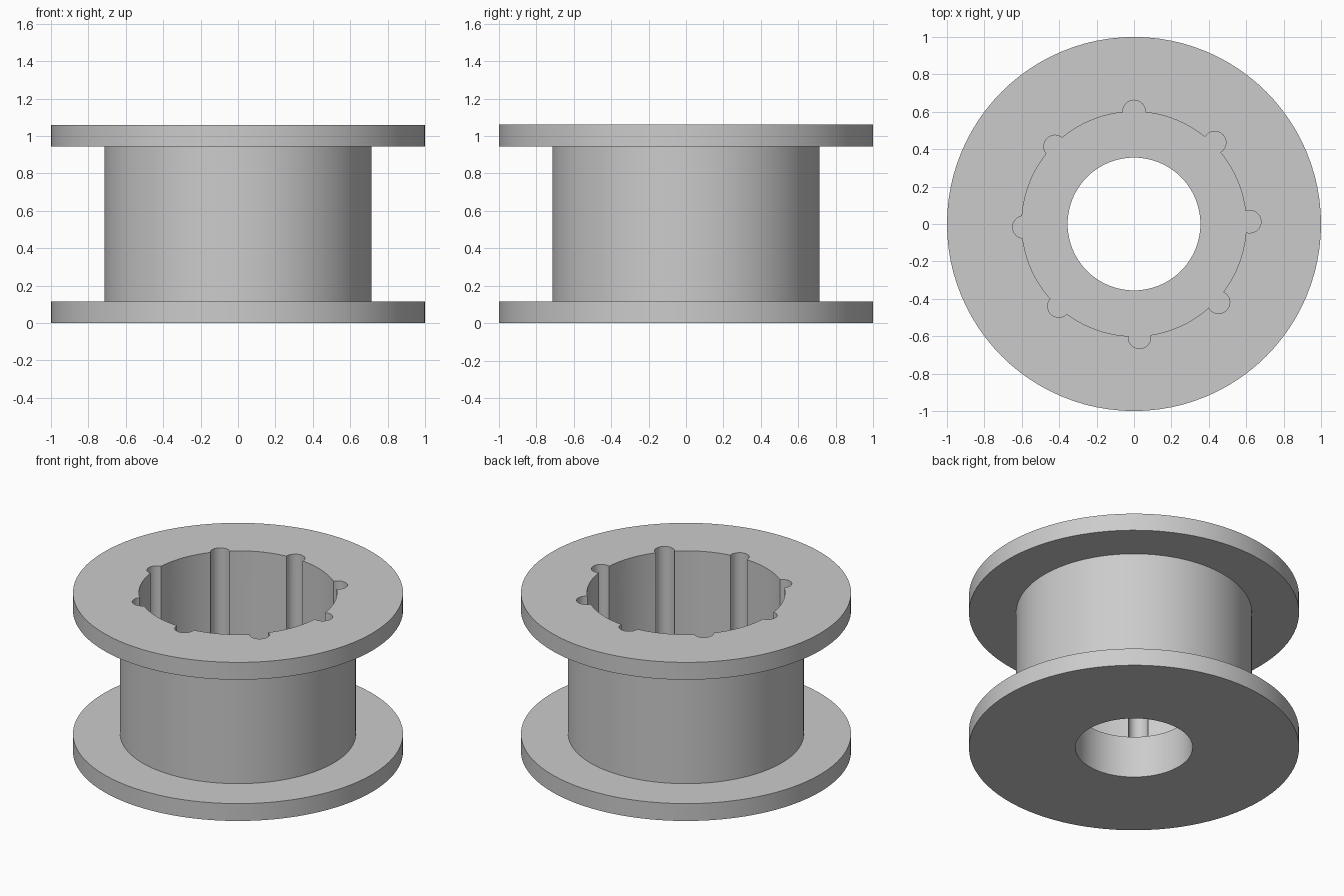
import bpy, bmesh
from math import pi, cos, sin, acos, atan2, hypot
from mathutils import Matrix, Vector

cube = bpy.data.objects.get("Cube")
if cube:
    bpy.data.objects.remove(cube, do_unlink=True)

SEGMENTS = 96
HEIGHT, FLANGE = 1.06, 0.116
BARREL_R, HOLE_R, BORE_R, BORE_FLOOR = 0.714, 0.355, 0.6, 0.28
SLOT_R, SLOT_RING, SLOT_TURN = 0.06, 0.604, 0.024
SLOT_CENTRE = Vector((0.015, -0.002))   # slot ring sits slightly off axis

grey = bpy.data.materials.new("plain grey")
grey.use_nodes = True
colour = (0.6, 0.6, 0.6, 1)
grey.diffuse_color = colour
grey.node_tree.nodes["Principled BSDF"].inputs["Base Color"].default_value = colour


def make_object(name, bm):
    bmesh.ops.recalc_face_normals(bm, faces=bm.faces)
    mesh = bpy.data.meshes.new(name)
    bm.to_mesh(mesh)
    bm.free()
    mesh.materials.append(grey)
    obj = bpy.data.objects.new(name, mesh)
    bpy.context.collection.objects.link(obj)
    return obj


def lathe(name, profile):
    """Revolve a closed (radius, height) profile around z."""
    bm = bmesh.new()
    verts = [bm.verts.new((r, 0, z)) for r, z in profile]
    edges = [bm.edges.new((v, verts[i - 1])) for i, v in enumerate(verts)]
    bmesh.ops.spin(bm, geom=verts + edges, cent=(0, 0, 0), axis=(0, 0, 1),
                   angle=2 * pi, steps=SEGMENTS, use_merge=True)
    bmesh.ops.remove_doubles(bm, verts=bm.verts, dist=1e-5)
    return make_object(name, bm)


def bore_outline():
    """Round bore with eight rounded slots, as a list of points."""
    slots = []
    for i in range(8):
        a = SLOT_TURN + i * pi / 4
        c = SLOT_CENTRE + SLOT_RING * Vector((cos(a), sin(a)))
        d, theta = c.length, atan2(c.y, c.x) % (2 * pi)
        spread = acos((BORE_R ** 2 - d * d - SLOT_R ** 2) / (2 * d * SLOT_R))
        half = acos((BORE_R ** 2 + d * d - SLOT_R ** 2) / (2 * d * BORE_R))
        slots.append((theta, c, spread, half))
    slots.sort(key=lambda s: s[0])
    points = []
    for i, (theta, c, spread, half) in enumerate(slots):
        for k in range(21):
            t = theta + spread * (k / 10 - 1)
            points.append(c + SLOT_R * Vector((cos(t), sin(t))))
        following = slots[(i + 1) % 8]
        start = theta + half
        end = following[0] - following[3] + (2 * pi if i == 7 else 0)
        for k in range(1, 10):
            t = start + (end - start) * k / 10
            points.append(BORE_R * Vector((cos(t), sin(t))))
    return points


# Flanged spool with the narrow lower hole running through it
spool = lathe("spool_body", [
    (HOLE_R, 0), (1, 0), (1, FLANGE), (BARREL_R, FLANGE),
    (BARREL_R, HEIGHT - FLANGE), (1, HEIGHT - FLANGE),
    (1, HEIGHT), (HOLE_R, HEIGHT)])

# Wide slotted bore, open at the top
bm = bmesh.new()
base = bm.faces.new([bm.verts.new((p.x, p.y, BORE_FLOOR)) for p in bore_outline()])
ext = bmesh.ops.extrude_face_region(bm, geom=[base], use_keep_orig=True)
top = [g for g in ext["geom"] if isinstance(g, bmesh.types.BMVert)]
bmesh.ops.translate(bm, verts=top, vec=(0, 0, HEIGHT))
cutter = make_object("bore_cutter", bm)

cut = spool.modifiers.new("slotted bore", "BOOLEAN")
cut.operation = "DIFFERENCE"
cut.solver = "EXACT"
cut.object = cutter
bpy.ops.object.select_all(action="DESELECT")
spool.select_set(True)
bpy.context.view_layer.objects.active = spool
bpy.ops.object.modifier_apply(modifier=cut.name)
bpy.data.objects.remove(cutter, do_unlink=True)
bpy.ops.object.shade_smooth_by_angle(angle=pi / 6)
